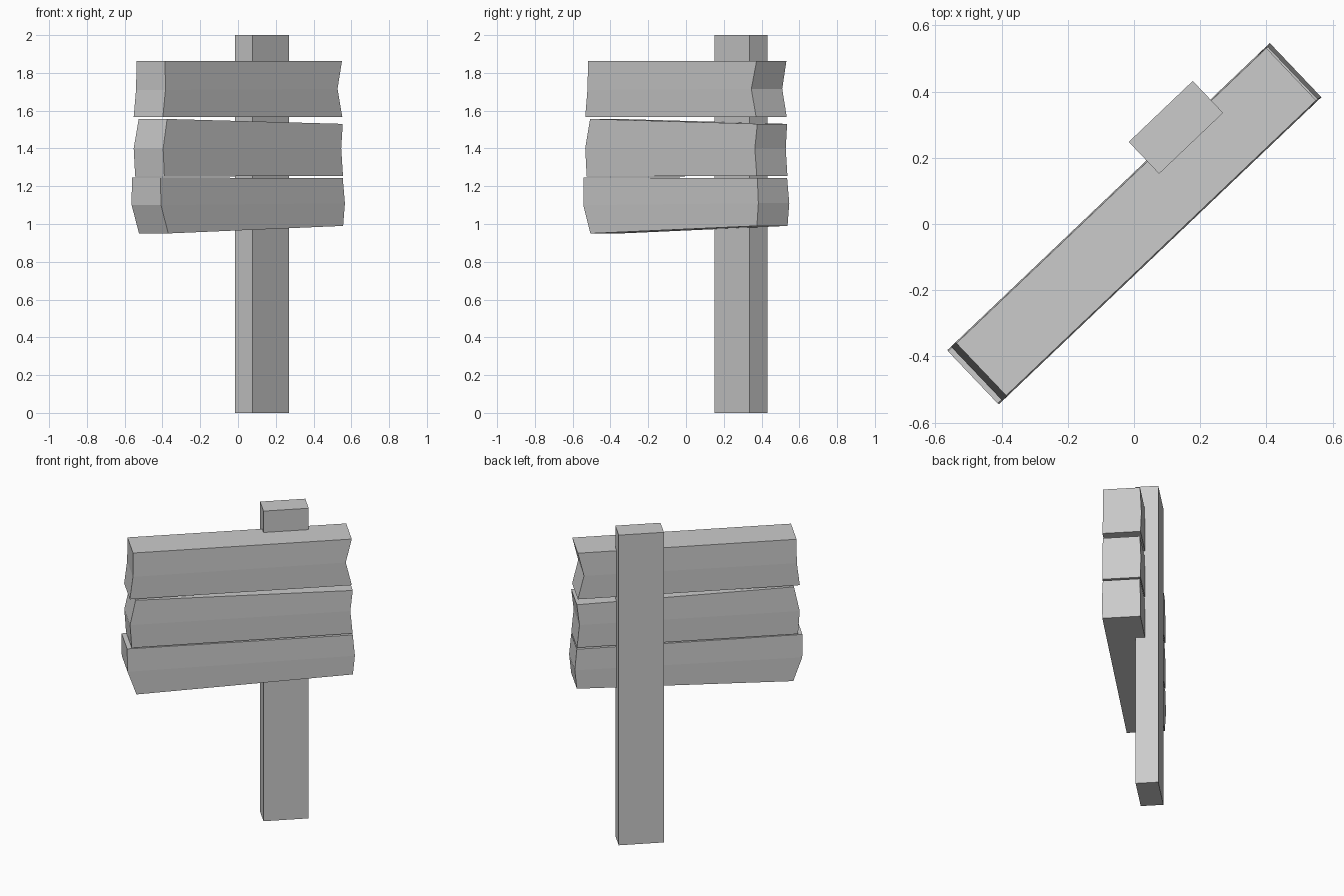
import bpy, bmesh, math
from mathutils import Matrix

if "Cube" in bpy.data.objects:
    bpy.data.objects.remove(bpy.data.objects["Cube"])

# whole sign is turned about the vertical axis
TURN = Matrix.Rotation(math.radians(43.6), 4, 'Z')


def finish(name, bm):
    bmesh.ops.recalc_face_normals(bm, faces=bm.faces[:])
    bm.transform(TURN)
    mesh = bpy.data.meshes.new(name)
    bm.to_mesh(mesh)
    bm.free()
    obj = bpy.data.objects.new(name, mesh)
    bpy.context.collection.objects.link(obj)
    return obj


def plank(name, left, right):
    """left/right: (along, height) points of each ragged end, top to bottom."""
    bm = bmesh.new()
    depths = (0.109, 0.113, 0.112)
    rings = []
    for (lx, lz), (rx, rz), d in zip(left, right, depths):
        pts = ((lx, -d, lz), (rx, -d, rz), (rx, d, rz), (lx, d, lz))
        rings.append([bm.verts.new(p) for p in pts])
    bm.faces.new(rings[0])
    bm.faces.new(rings[-1])
    for a, b in zip(rings, rings[1:]):
        for i in range(4):
            j = (i + 1) % 4
            bm.faces.new((a[i], a[j], b[j], b[i]))
    return finish(name, bm)


# post, set behind the planks and off centre
bm = bmesh.new()
bmesh.ops.create_cube(bm, size=1)
bm.transform(Matrix.Translation((0.293, 0.124, 1)) @ Matrix.Diagonal((0.267, 0.133, 2, 1)))
finish("post", bm)

# three planks with notched or pointed ends
plank("top_plank",
      ((-0.637, 1.862), (-0.638, 1.71), (-0.656, 1.566)),
      ((0.656, 1.862), (0.62, 1.715), (0.656, 1.566)))
plank("middle_plank",
      ((-0.622, 1.556), (-0.655, 1.40), (-0.645, 1.252)),
      ((0.662, 1.53), (0.647, 1.40), (0.661, 1.254)))
plank("bottom_plank",
      ((-0.672, 1.246), (-0.670, 1.10), (-0.617, 0.95)),
      ((0.662, 1.243), (0.674, 1.11), (0.662, 0.99)))
